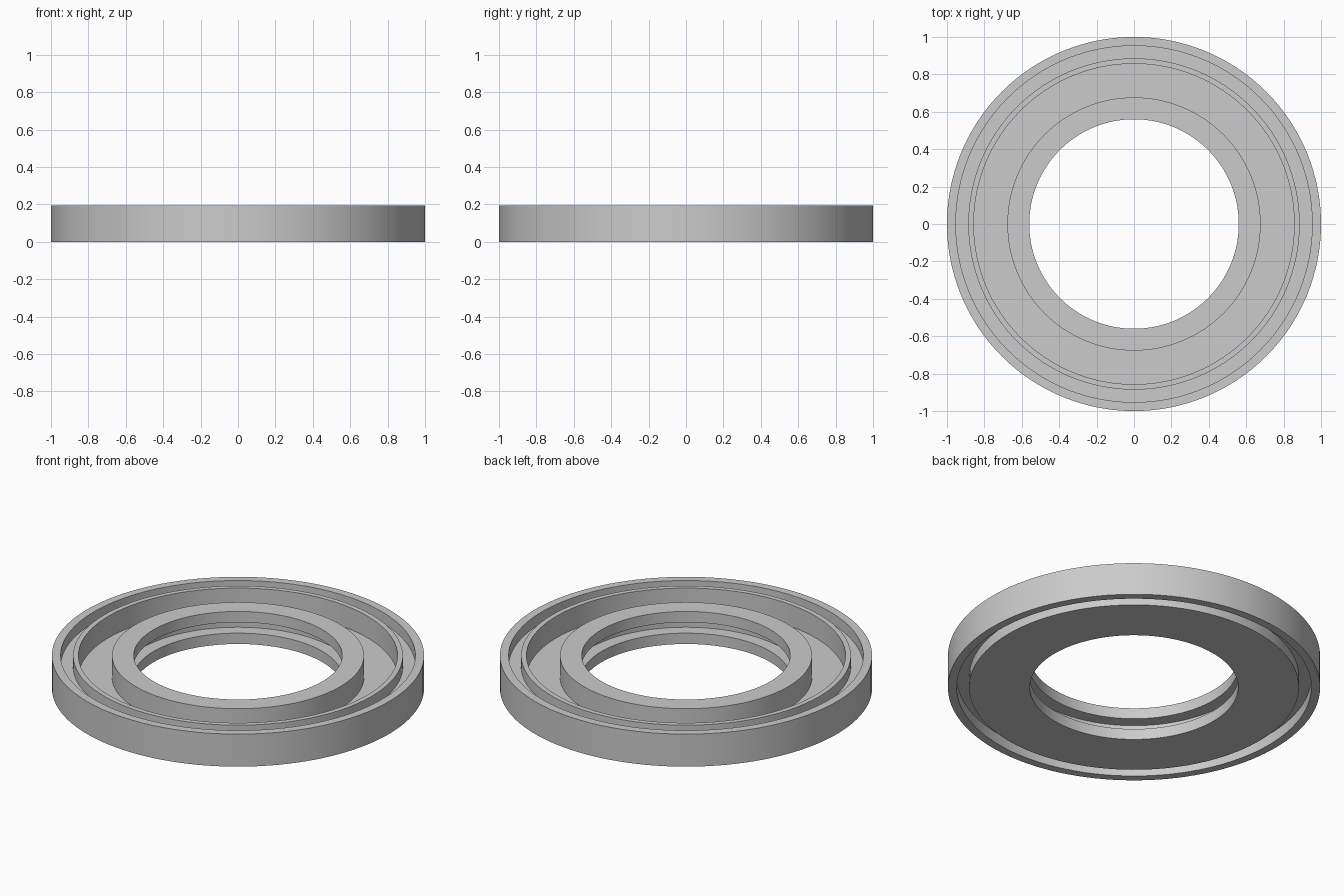
import bpy
import bmesh
import math

cube = bpy.data.objects.get("Cube")
if cube:
    bpy.data.objects.remove(cube, do_unlink=True)

SEGMENTS = 128
HEIGHT = 0.193
LOW, HIGH = HEIGHT / 3, HEIGHT * 2 / 3

# Plain grey finish
grey = bpy.data.materials.new("light_grey")
grey.use_nodes = True
colour = (0.6, 0.6, 0.6, 1)
grey.diffuse_color = colour
grey.node_tree.nodes["Principled BSDF"].inputs["Base Color"].default_value = colour


def revolve(name, profile):
    """Turn a closed (radius, height) outline around the z axis."""
    bm = bmesh.new()
    verts = [bm.verts.new((r, 0, z)) for r, z in profile]
    edges = [bm.edges.new((v, verts[i - 1])) for i, v in enumerate(verts)]
    bmesh.ops.spin(bm, geom=verts + edges, cent=(0, 0, 0), axis=(0, 0, 1),
                   angle=math.tau, steps=SEGMENTS, use_duplicate=False)
    bmesh.ops.remove_doubles(bm, verts=bm.verts[:], dist=0.0001)
    bmesh.ops.recalc_face_normals(bm, faces=bm.faces[:])
    mesh = bpy.data.meshes.new(name)
    bm.to_mesh(mesh)
    bm.free()
    mesh.materials.append(grey)
    obj = bpy.data.objects.new(name, mesh)
    bpy.context.collection.objects.link(obj)
    bpy.ops.object.select_all(action="DESELECT")
    obj.select_set(True)
    bpy.context.view_layer.objects.active = obj
    bpy.ops.object.shade_smooth_by_angle(angle=math.radians(30))
    return obj


# Ring section: outer rim, web, raised wall, channel floor, grooved hub
OUTER, RIM, WALL, CHANNEL, HUB, GROOVE, BORE = 1, 0.953, 0.886, 0.857, 0.677, 0.635, 0.56
revolve("grooved_ring", [
    (OUTER, 0), (OUTER, HEIGHT), (RIM, HEIGHT), (RIM, HIGH),
    (WALL, HIGH), (WALL, HEIGHT), (CHANNEL, HEIGHT), (CHANNEL, LOW),
    (HUB, LOW), (HUB, HEIGHT), (BORE, HEIGHT), (BORE, HIGH),
    (GROOVE, HIGH), (GROOVE, LOW), (BORE, LOW), (BORE, 0),
    (WALL, 0), (WALL, LOW), (RIM, LOW), (RIM, 0),
])
